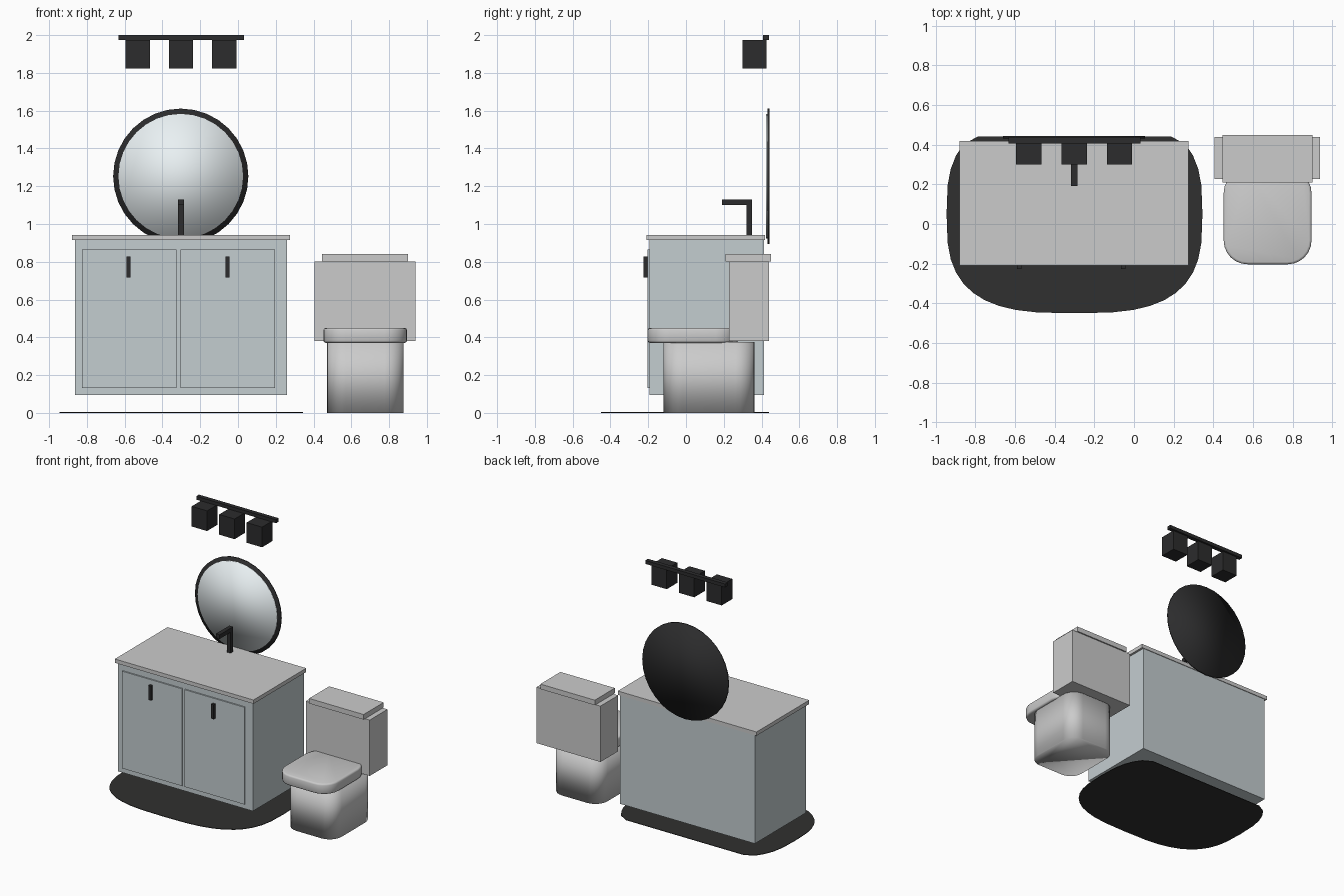
import bpy, bmesh, math

if "Cube" in bpy.data.objects:
    bpy.data.objects.remove(bpy.data.objects["Cube"])


def material(name, rgb):
    m = bpy.data.materials.new(name)
    m.diffuse_color = (*rgb, 1)
    m.use_nodes = True
    m.node_tree.nodes["Principled BSDF"].inputs["Base Color"].default_value = m.diffuse_color
    return m


DARK = material("matte_black", (0.025, 0.025, 0.026))
RUG = material("charcoal", (0.03, 0.03, 0.029))
PAINT = material("blue_grey_paint", (0.55, 0.61, 0.63))
GLASS = material("mirror_glass", (0.82, 0.88, 0.9))


def finish(name, bm, mat=None, smooth=False):
    bmesh.ops.recalc_face_normals(bm, faces=bm.faces)
    me = bpy.data.meshes.new(name)
    bm.to_mesh(me)
    bm.free()
    ob = bpy.data.objects.new(name, me)
    bpy.context.collection.objects.link(ob)
    if mat:
        me.materials.append(mat)
    for p in me.polygons:
        p.use_smooth = smooth
    return ob


def box(name, x, y, z, mat=None):
    bm = bmesh.new()
    bmesh.ops.create_cube(bm, size=1)
    for v in bm.verts:
        for i, (lo, hi) in enumerate((x, y, z)):
            v.co[i] = lo if v.co[i] < 0 else hi
    return finish(name, bm, mat)


def prism(name, outline, z0, z1, mat=None, smooth=False, bevel=0):
    bm = bmesh.new()
    base = bm.faces.new([bm.verts.new((x, y, z0)) for x, y in outline])
    top = bmesh.ops.extrude_face_region(bm, geom=[base], use_keep_orig=True)["geom"]
    for v in top:
        if isinstance(v, bmesh.types.BMVert):
            v.co.z = z1
    if bevel:
        rims = [e for e in bm.edges if abs(e.verts[0].co.z - e.verts[1].co.z) < 1e-6]
        bmesh.ops.bevel(bm, geom=rims, offset=bevel, segments=2, profile=0.5, affect='EDGES')
    return finish(name, bm, mat, smooth)


def rounded_rect(x, y, r, steps=6):
    pts = []
    for q, (cx, cy) in enumerate(((x[1] - r, y[1] - r), (x[0] + r, y[1] - r),
                                  (x[0] + r, y[0] + r), (x[1] - r, y[0] + r))):
        for i in range(steps + 1):
            a = math.pi / 2 * (q + i / steps)
            pts.append((cx + r * math.cos(a), cy + r * math.sin(a)))
    return pts


def disc(name, radius, y0, y1, mat):
    bpy.ops.mesh.primitive_cylinder_add(vertices=32, radius=radius, depth=y1 - y0,
                                        location=(-0.303, (y0 + y1) / 2, 1.253),
                                        rotation=(math.pi / 2, 0, 0))
    ob = bpy.context.object
    ob.name = name
    ob.data.materials.append(mat)
    bpy.ops.object.shade_smooth()


# Rug: soft superellipse cut straight along the wall
outline = []
for i in range(40):
    c, s = math.cos(math.tau * i / 40), math.sin(math.tau * i / 40)
    y = 0.05 + 0.5 * math.copysign(abs(s) ** (2 / 3), s)
    if y < 0.44:
        outline.append((-0.3 + 0.645 * math.copysign(abs(c) ** (2 / 3), c), y))
    elif abs(c) > 0.6:
        outline.append((-0.3 + math.copysign(0.49, c), 0.44))
clean = [p for i, p in enumerate(outline) if p != outline[i - 1]]
prism("rug", clean, 0, 0.004, RUG)

# Vanity cabinet, counter, doors and handles
box("cabinet", (-0.863, 0.26), (-0.194, 0.413), (0.095, 0.914), PAINT)
box("countertop", (-0.88, 0.276), (-0.21, 0.418), (0.914, 0.943))
for side, x, hx in (("left", -0.826, -0.59), ("right", -0.305, -0.066)):
    box(side + "_door", (x, x + 0.501), (-0.204, -0.19), (0.132, 0.864), PAINT)
    box(side + "_handle", (hx, hx + 0.022), (-0.226, -0.203), (0.718, 0.827), DARK)

# Faucet
box("faucet_post", (-0.317, -0.286), (0.319, 0.35), (0.94, 1.13), DARK)
box("faucet_spout", (-0.317, -0.286), (0.191, 0.35), (1.1, 1.131), DARK)

# Round mirror
disc("mirror_frame", 0.358, 0.431, 0.443, DARK)
disc("mirror_glass", 0.33, 0.424, 0.434, GLASS)

# Wall light with three square shades
box("light_bar", (-0.633, 0.032), (0.407, 0.439), (1.974, 2.0), DARK)
for i in range(3):
    x = -0.595 + 0.229 * i
    box("light_shade_%d" % (i + 1), (x, x + 0.128), (0.299, 0.425), (1.823, 1.975), DARK)

# Toilet
box("toilet_tank", (0.406, 0.939), (0.227, 0.439), (0.381, 0.802))
box("toilet_tank_lid", (0.446, 0.9), (0.21, 0.449), (0.802, 0.84))
prism("toilet_seat", rounded_rect((0.452, 0.895), (-0.203, 0.276), 0.12), 0.371, 0.45,
      smooth=True, bevel=0.012)
prism("toilet_base", rounded_rect((0.471, 0.877), (-0.118, 0.363), 0.1), 0, 0.375, smooth=True)
